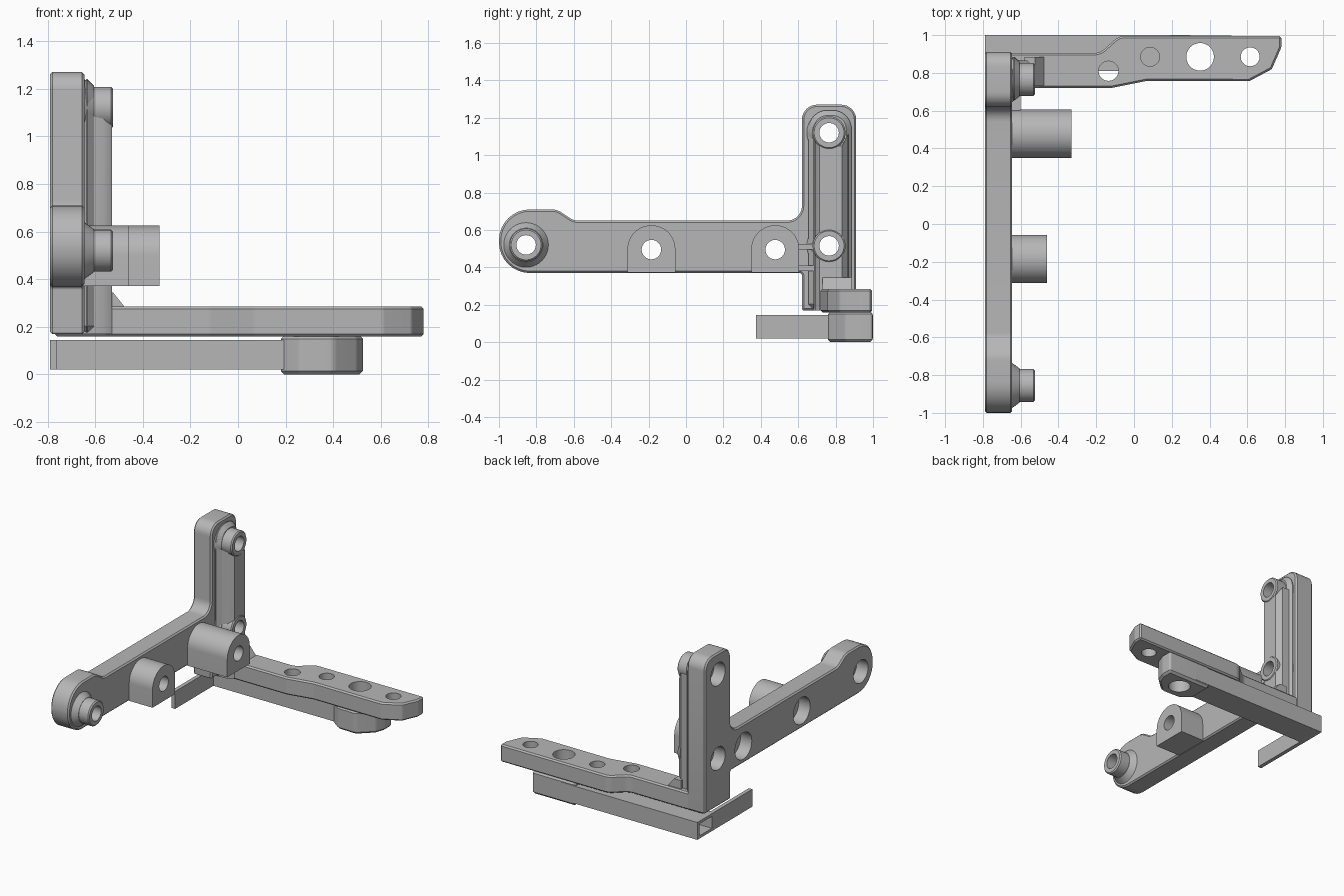
import bpy, bmesh, math
from mathutils import Vector, Matrix

cube = bpy.data.objects.get("Cube")
if cube:
    bpy.data.objects.remove(cube)

grey = bpy.data.materials.new("plain_grey")
grey.use_nodes = True
grey.diffuse_color = (0.47, 0.47, 0.47, 1)
grey.node_tree.nodes["Principled BSDF"].inputs["Base Color"].default_value = (0.47, 0.47, 0.47, 1)


def rounded(corners, steps=8):
    """Turn (u, v, radius) corners into a filleted outline."""
    out = []
    n = len(corners)
    for i, (u, v, r) in enumerate(corners):
        p = Vector((u, v))
        if r == 0:
            out.append(p)
            continue
        a = (Vector(corners[i - 1][:2]) - p).normalized()
        b = (Vector(corners[(i + 1) % n][:2]) - p).normalized()
        half = a.angle(b) / 2
        centre = p + (a + b).normalized() * r / math.sin(half)
        start = p + a * r / math.tan(half) - centre
        end = p + b * r / math.tan(half) - centre
        turn = math.atan2(start.x * end.y - start.y * end.x, start.dot(end))
        for k in range(steps + 1):
            out.append(centre + Matrix.Rotation(turn * k / steps, 2) @ start)
    return out


def finish(name, bm, bevel=0.0):
    bmesh.ops.recalc_face_normals(bm, faces=bm.faces)
    mesh = bpy.data.meshes.new(name)
    bm.to_mesh(mesh)
    bm.free()
    mesh.materials.append(grey)
    ob = bpy.data.objects.new(name, mesh)
    bpy.context.collection.objects.link(ob)
    if bevel:
        mod = ob.modifiers.new("edge_chamfer", 'BEVEL')
        mod.width = bevel
        mod.segments = 1
        mod.limit_method = 'ANGLE'
        mod.angle_limit = math.radians(50)
    return ob


def prism(name, outline, axis, lo, hi, bevel=0.0):
    """Extrude a (y, z) outline along x, or an (x, y) outline along z."""
    bm = bmesh.new()
    place = (lambda p, t: (t, p[0], p[1])) if axis == 'x' else (lambda p, t: (p[0], p[1], t))
    face = bm.faces.new([bm.verts.new(place(p, lo)) for p in outline])
    top = bmesh.ops.extrude_face_region(bm, geom=[face])["geom"]
    shift = (hi - lo, 0, 0) if axis == 'x' else (0, 0, hi - lo)
    bmesh.ops.translate(bm, vec=shift, verts=[g for g in top if isinstance(g, bmesh.types.BMVert)])
    return finish(name, bm, bevel)


def box(name, lo, hi, bevel=0.0):
    outline = [(lo[0], lo[1]), (hi[0], lo[1]), (hi[0], hi[1]), (lo[0], hi[1])]
    return prism(name, outline, 'z', lo[2], hi[2], bevel)


def rod(name, axis, centre, lo, hi, r1, r2=None, bevel=0.0):
    """Cylinder or cone along x (centre is y, z) or along z (centre is x, y)."""
    mid = (lo + hi) / 2
    if axis == 'x':
        m = Matrix.Translation((mid, *centre)) @ Matrix.Rotation(math.pi / 2, 4, 'Y')
    else:
        m = Matrix.Translation((*centre, mid))
    bm = bmesh.new()
    bmesh.ops.create_cone(bm, cap_ends=True, segments=40, radius1=r1,
                          radius2=r1 if r2 is None else r2, depth=hi - lo, matrix=m)
    return finish(name, bm, bevel)


OUT, FACE, TIP = -0.79, -0.645, -0.525
pins = {"front": (-0.855, 0.52), "lower": (0.765, 0.515), "upper": (0.765, 1.12)}
lugs = {"middle": (-0.185, -0.46), "rear": (0.477, -0.33)}

# Upright side plate: long arm, rounded front end and tall post
plate = prism("side_plate", rounded([
    (-1, 0.37, 0.165), (0.62, 0.37, 0.015), (0.62, 0.17, 0.01), (0.91, 0.17, 0.01),
    (0.91, 1.27, 0.08), (0.62, 1.27, 0.08), (0.62, 0.65, 0.08), (-0.6, 0.65, 0.08),
    (-0.69, 0.71, 0.1), (-1, 0.71, 0.165)]), 'x', OUT, FACE, 0.014)
side_parts = [plate]

# Raised pad and rib along the post
side_parts.append(prism("post_pad", rounded([
    (0.655, 0.175, 0), (0.885, 0.175, 0), (0.885, 1.24, 0.1), (0.655, 1.24, 0.1)]),
    'x', FACE - 0.02, -0.605, 0.028))
rib = prism("post_rib", [(-0.65, 0.68), (-0.565, 0.69), (-0.53, 0.715), (-0.53, 0.834),
                         (-0.565, 0.865), (-0.65, 0.87)], 'z', 0.17, 1.11)
for v in rib.data.vertices:
    if v.co.z > 1 and v.co.x > -0.54:
        v.co.z = 1.05
side_parts.append(rib)

# Pin bosses with flared roots
for key, c in pins.items():
    side_parts.append(rod(key + "_pin_boss", 'x', c, FACE - 0.02, TIP, 0.088, bevel=0.008))
    side_parts.append(rod(key + "_pin_root", 'x', c, FACE - 0.001, -0.605, 0.12, 0.09))

# Arched lugs on the arm
for key, (y, tip) in lugs.items():
    side_parts.append(prism(key + "_lug", rounded([
        (y - 0.128, 0.372, 0), (y + 0.128, 0.372, 0),
        (y + 0.128, 0.625, 0.127), (y - 0.128, 0.625, 0.127)], 14), 'x', FACE - 0.02, tip))

# Small webs between rear lug and post
for i, z in enumerate((0.38, 0.495)):
    box("web_%d" % i, (FACE - 0.01, 0.59, z), (-0.6, 0.69, z + 0.03))

# Horizontal base arm
base = prism("base_arm", rounded([
    (-0.77, 0.72, 0), (-0.12, 0.72, 0.1), (0.07, 0.758, 0.1), (0.61, 0.756, 0.03),
    (0.73, 0.82, 0.03), (0.78, 0.935, 0.03), (0.78, 0.995, 0), (-0.08, 0.995, 0.08),
    (-0.18, 0.905, 0.08), (-0.77, 0.905, 0)]), 'z', 0.16, 0.285, 0.01)

# Sloping gusset where the rib meets the base arm
gusset = box("base_gusset", (-0.58, 0.73, 0.27), (-0.465, 0.885, 0.345))
for v in gusset.data.vertices:
    if v.co.z > 0.3 and v.co.x > -0.5:
        v.co.x = TIP

# Hollow lower beam, its thin front flange and round foot
beam = box("lower_beam", (OUT, 0.81, 0.02), (0.3, 1.0, 0.145))
box("beam_flange", (OUT, 0.375, 0.02), (-0.762, 0.815, 0.145))
foot = prism("beam_foot", rounded([
    (0.18, 0.82, 0.02), (0.26, 0.762, 0.04), (0.4, 0.758, 0.05), (0.5, 0.85, 0.04),
    (0.525, 0.92, 0.03), (0.525, 0.998, 0.015), (0.18, 0.998, 0)]), 'z', 0, 0.165, 0.016)


# Drill the holes
def drill(parts, cutters):
    for c in cutters:
        c.hide_render = True
    for ob in parts:
        for c in cutters:
            mod = ob.modifiers.new("hole", 'BOOLEAN')
            mod.operation = 'DIFFERENCE'
            mod.solver = 'EXACT'
            mod.object = c
    bpy.context.view_layer.update()
    graph = bpy.context.evaluated_depsgraph_get()
    baked = [bpy.data.meshes.new_from_object(ob.evaluated_get(graph)) for ob in parts]
    for ob, mesh in zip(parts, baked):
        ob.modifiers.clear()
        ob.data = mesh
    for c in cutters:
        bpy.data.objects.remove(c)


centres = [(c, 0.082) for c in pins.values()] + [((y, 0.495), 0.095) for y, _ in lugs.values()]
side_cuts = []
for c, wide in centres:
    side_cuts.append(rod("hole_cutter", 'x', c, -0.9, -0.2, 0.052))
    side_cuts.append(rod("counterbore_cutter", 'x', c, -0.9, -0.7, wide))
drill(side_parts, side_cuts)

drill([base], [rod("hole_cutter", 'z', (x, y), 0.05, 0.5, r) for x, y, r in (
    (-0.135, 0.81, 0.052), (0.085, 0.885, 0.05), (0.35, 0.885, 0.073), (0.615, 0.885, 0.05))])
drill([beam, foot], [rod("hole_cutter", 'z', (0.35, 0.885), -0.2, 0.5, 0.073)])
drill([beam], [box("hollow_cutter", (-0.9, 0.835, 0.04), (0.15, 0.975, 0.125))])

# Smooth the round surfaces, keep the edges sharp
bpy.ops.object.select_all(action='DESELECT')
for ob in bpy.context.collection.objects:
    if ob.type == 'MESH' and grey.name in ob.data.materials:
        ob.select_set(True)
        bpy.context.view_layer.objects.active = ob
bpy.ops.object.shade_smooth_by_angle(angle=math.radians(30))
